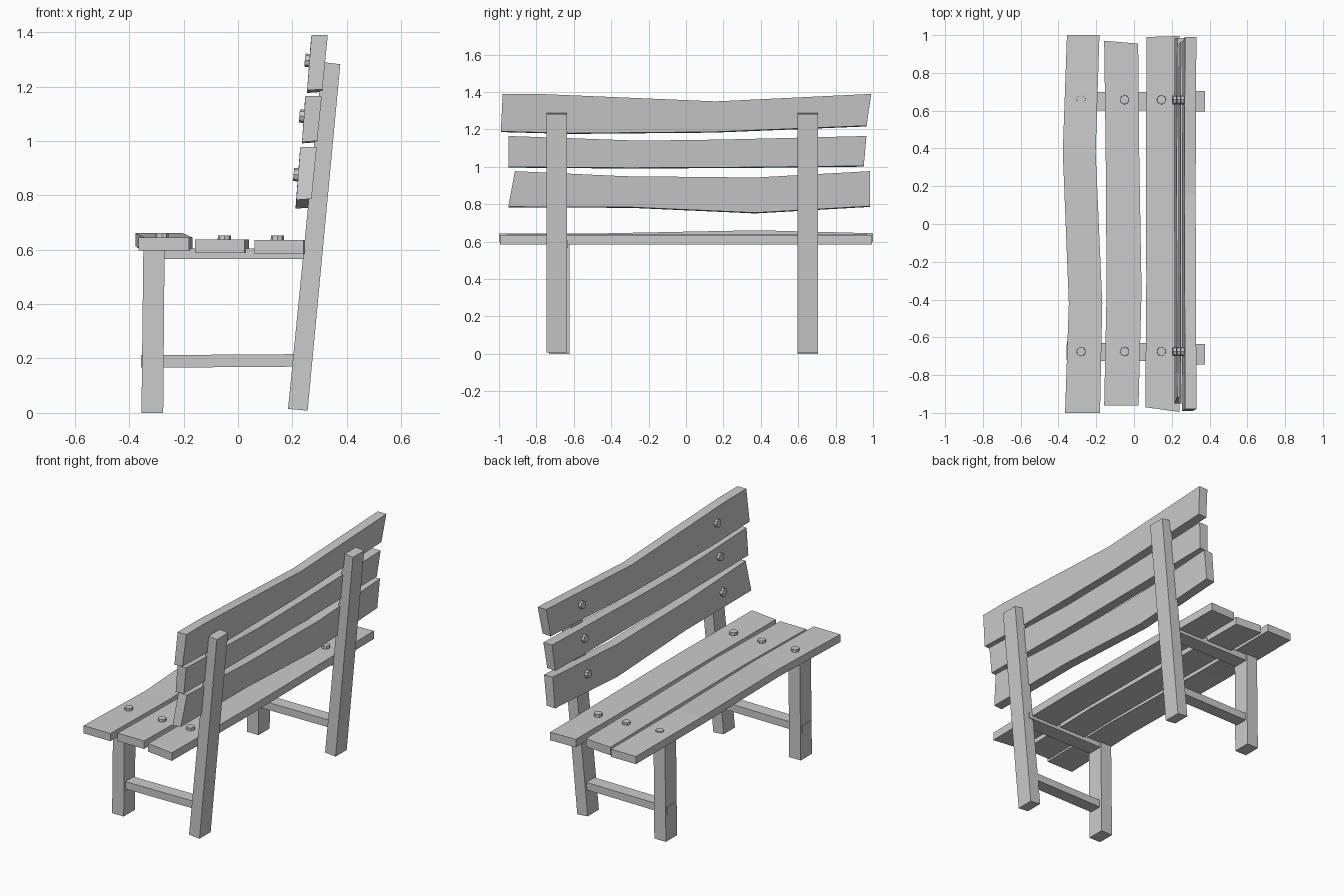
import bpy, bmesh
from math import pi, atan
from mathutils import Matrix, Vector

if "Cube" in bpy.data.objects:
    bpy.data.objects.remove(bpy.data.objects["Cube"])


def finish(name, bm):
    bmesh.ops.recalc_face_normals(bm, faces=bm.faces)
    me = bpy.data.meshes.new(name)
    bm.to_mesh(me)
    bm.free()
    ob = bpy.data.objects.new(name, me)
    bpy.context.collection.objects.link(ob)
    return ob


def loft(name, sections):
    """Skin a row of four-cornered sections and cap both ends."""
    bm = bmesh.new()
    rings = [[bm.verts.new(p) for p in s] for s in sections]
    for a, b in zip(rings, rings[1:]):
        for i in range(4):
            j = (i + 1) % 4
            bm.faces.new((a[i], a[j], b[j], b[i]))
    bm.faces.new(rings[0])
    bm.faces.new(rings[-1])
    return finish(name, bm)


def side_beam(name, profile, y0, y1):
    """Extrude an (x, z) profile along y."""
    return loft(name, [[(x, y, z) for x, z in profile] for y in (y0, y1)])


def bolt(name, centre, tilt):
    bm = bmesh.new()
    m = Matrix.Translation(Vector(centre)) @ Matrix.Rotation(tilt, 4, 'Y')
    bmesh.ops.create_cone(bm, cap_ends=True, segments=8, radius1=0.026,
                          radius2=0.024, depth=0.04, matrix=m)
    return finish(name, bm)


LEAN = 0.099


def post_front(z):
    return 0.184 + LEAN * (z - 0.015)


# Side frames: front leg, leaning back post, seat rail, stretcher
for side, y in (("left", -0.69), ("right", 0.65)):
    fy = y + 0.012 if y < 0 else y
    side_beam("front_leg_" + side,
              [(-0.355, 0), (-0.275, 0), (-0.27, 0.605), (-0.348, 0.605)],
              fy - 0.055, fy + 0.055)
    side_beam("back_post_" + side,
              [(0.184, 0.015), (0.256, 0.008), (0.376, 1.282), (0.31, 1.29)],
              y - 0.055, y + 0.055)
    side_beam("seat_rail_" + side,
              [(-0.32, 0.565), (0.27, 0.565), (0.27, 0.605), (-0.32, 0.605)],
              fy - 0.048, fy + 0.048)
    side_beam("stretcher_" + side,
              [(-0.357, 0.166), (0.23, 0.17), (0.23, 0.216), (-0.357, 0.212)],
              fy - 0.04, fy + 0.04)

# Seat slats: bottom z, top z, then (y left edge, y right edge, x0, x1, lift)
seat_slats = {
    "front": (0.597, 0.645, [(-1, -1, -0.365, -0.18, 0),
                             (-0.42, -0.42, -0.345, -0.168, 0),
                             (0.38, 0.38, -0.377, -0.203, 0.016),
                             (1, 1, -0.355, -0.183, 0)]),
    "middle": (0.588, 0.638, [(-0.96, -0.96, -0.158, 0.024, 0),
                              (-0.35, -0.35, -0.145, 0.04, 0),
                              (0.4, 0.4, -0.15, 0.027, 0),
                              (0.97, 0.955, -0.158, 0.022, 0)]),
    "rear": (0.585, 0.635, [(-0.97, -0.995, 0.06, 0.24, 0),
                            (-0.3, -0.3, 0.065, 0.25, 0),
                            (0.4, 0.4, 0.063, 0.245, 0),
                            (0.99, 0.995, 0.067, 0.24, 0)]),
}
for name, (zb, zt, rows) in seat_slats.items():
    loft("seat_slat_" + name,
         [[(x0, ya, zb + d), (x1, yb, zb + d), (x1, yb, zt + d), (x0, ya, zt + d)]
          for ya, yb, x0, x1, d in rows])

# Backrest slats: (y top, z top, y bottom, z bottom) along the length
back_slats = {
    "top": [(-0.98, 1.39, -0.99, 1.19), (-0.79, 1.39, -0.62, 1.18),
            (0.16, 1.35, 0.15, 1.187), (0.99, 1.39, 0.965, 1.22)],
    "middle": [(-0.95, 1.165, -0.95, 1.0), (-0.25, 1.14, -0.3, 0.995),
               (0.2, 1.146, 0.3, 0.998), (0.965, 1.165, 0.95, 1.005)],
    "lower": [(-0.915, 0.977, -0.95, 0.787), (-0.33, 0.95, -0.3, 0.785),
              (0.37, 0.943, 0.37, 0.755), (0.985, 0.977, 0.985, 0.79)],
}
for name, rows in back_slats.items():
    sections = []
    for yt, zt, yb, zb in rows:
        xt, xb = post_front(zt) + 0.01, post_front(zb) + 0.01
        sections.append([(xb - 0.056, yb, zb - 0.004), (xb, yb, zb),
                         (xt, yt, zt), (xt - 0.06, yt, zt)])
    loft("back_slat_" + name, sections)

# Bolt heads on seat and backrest
for side, y in (("left", -0.675), ("right", 0.658)):
    for i, (x, z) in enumerate(((-0.28, 0.641), (-0.05, 0.633), (0.145, 0.633))):
        bolt(f"seat_bolt_{side}_{i}", (x, y, z), 0)
    for i, z in enumerate((0.875, 1.09, 1.295)):
        bolt(f"back_bolt_{side}_{i}", (post_front(z) - 0.045, y, z),
             -pi / 2 + atan(LEAN))
